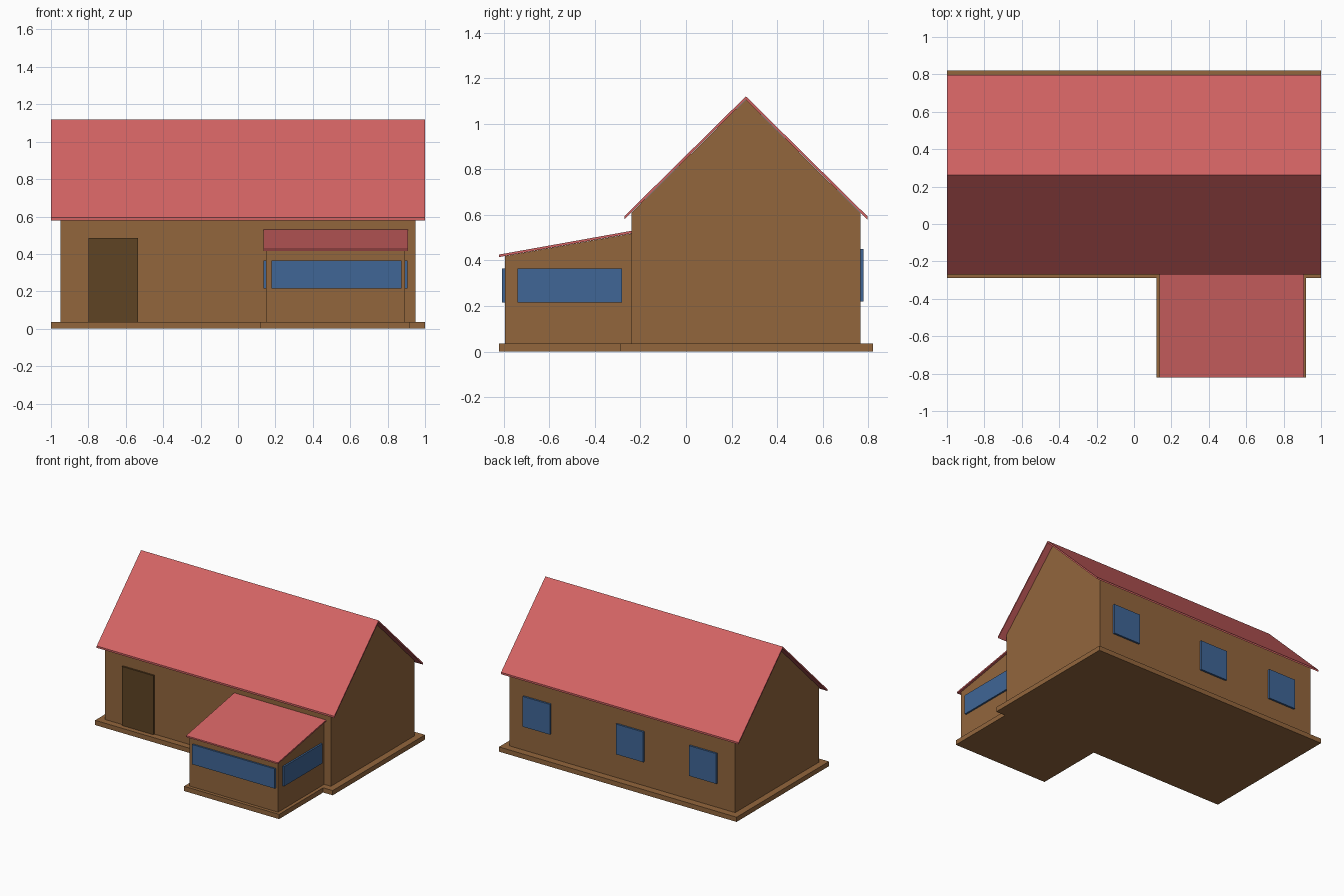
import bpy, bmesh
from mathutils import Vector

if "Cube" in bpy.data.objects:
    bpy.data.objects.remove(bpy.data.objects["Cube"])


def material(name, srgb):
    m = bpy.data.materials.new(name)
    lin = [c / 12.92 if c <= 0.04045 else ((c + 0.055) / 1.055) ** 2.4 for c in srgb]
    m.diffuse_color = (*lin, 1)
    m.use_nodes = True
    m.node_tree.nodes["Principled BSDF"].inputs["Base Color"].default_value = m.diffuse_color
    return m


BROWN = material("wall brown", (0.575, 0.40, 0.237))
RED = material("roof red", (0.83, 0.39, 0.39))
BLUE = material("window blue", (0.25, 0.40, 0.59))
DARK = material("door brown", (0.37, 0.265, 0.14))


def extrude(name, points, offset, mat):
    """Extrude a closed outline of 3D points along an offset vector."""
    bm = bmesh.new()
    face = bm.faces.new([bm.verts.new(p) for p in points])
    geom = bmesh.ops.extrude_face_region(bm, geom=[face])["geom"]
    verts = [v for v in geom if isinstance(v, bmesh.types.BMVert)]
    bmesh.ops.translate(bm, verts=verts, vec=Vector(offset))
    bmesh.ops.recalc_face_normals(bm, faces=bm.faces[:])
    mesh = bpy.data.meshes.new(name)
    bm.to_mesh(mesh)
    bm.free()
    mesh.materials.append(mat)
    ob = bpy.data.objects.new(name, mesh)
    bpy.context.collection.objects.link(ob)
    return ob


def along_x(name, yz, x0, x1, mat):
    return extrude(name, [(x0, y, z) for y, z in yz], (x1 - x0, 0, 0), mat)


def box(name, x0, x1, y0, y1, z0, z1, mat):
    return along_x(name, [(y0, z0), (y1, z0), (y1, z1), (y0, z1)], x0, x1, mat)


# L-shaped foundation slab
SLAB = 0.036
outline = [(-1, -0.29), (0.12, -0.29), (0.12, -0.82), (0.92, -0.82),
           (0.92, -0.29), (1, -0.29), (1, 0.82), (-1, 0.82)]
extrude("foundation", [(x, y, 0) for x, y in outline], (0, 0, SLAB), BROWN)

# Main house with gable ends
MID = 0.2625
along_x("house_walls", [(-0.24, SLAB), (0.765, SLAB), (0.765, 0.608),
                        (MID, 1.105), (-0.24, 0.608)], -0.95, 0.95, BROWN)
along_x("house_roof", [(MID - 0.533, 0.58), (MID - 0.533, 0.594), (MID, 1.12),
                       (MID + 0.533, 0.594), (MID + 0.533, 0.58), (MID, 1.106)],
        -1, 1, RED)

# Front extension with lean-to roof
along_x("extension_walls", [(-0.795, SLAB), (-0.24, SLAB), (-0.24, 0.518),
                            (-0.795, 0.419)], 0.15, 0.894, BROWN)
along_x("extension_roof", [(-0.82, 0.415), (-0.24, 0.519), (-0.24, 0.53),
                           (-0.82, 0.426)], 0.137, 0.91, RED)

# Door
box("front_door", -0.80, -0.535, -0.253, -0.235, SLAB, 0.485, DARK)

# Extension windows
box("extension_front_window", 0.18, 0.875, -0.808, -0.79, 0.215, 0.365, BLUE)
box("extension_left_window", 0.137, 0.155, -0.74, -0.28, 0.215, 0.365, BLUE)
box("extension_right_window", 0.889, 0.907, -0.74, -0.28, 0.215, 0.365, BLUE)

# Back windows
for i, x in enumerate((-0.80, -0.185, 0.60)):
    box(f"back_window_{i + 1}", x, x + 0.23, 0.76, 0.779, 0.22, 0.45, BLUE)
